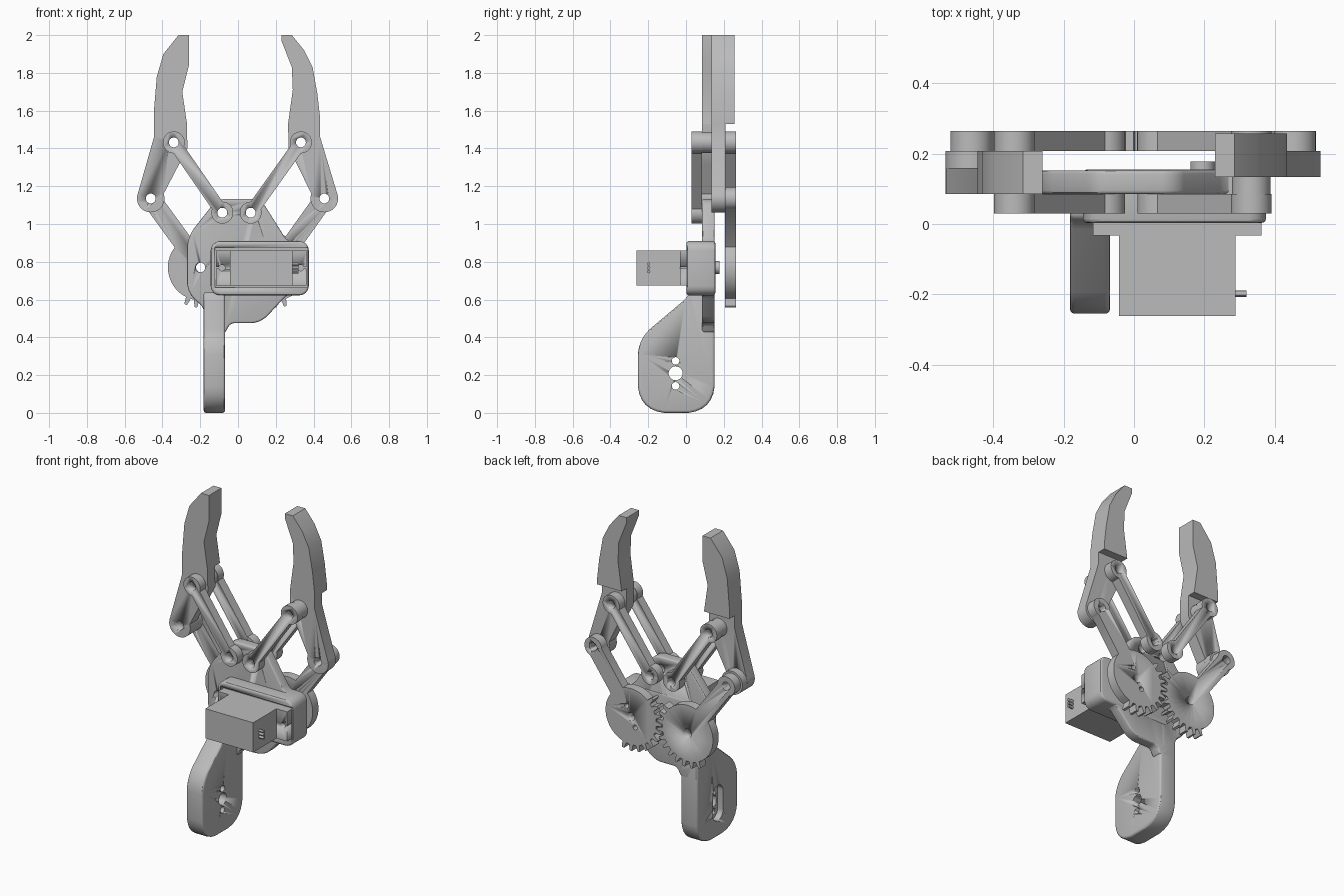
import bpy, bmesh, math
from mathutils import Vector

if "Cube" in bpy.data.objects:
    bpy.data.objects.remove(bpy.data.objects["Cube"], do_unlink=True)

grey = bpy.data.materials.new("plain grey")
grey.use_nodes = True
COLOUR = (0.5, 0.5, 0.5, 1)
grey.diffuse_color = COLOUR
grey.node_tree.nodes["Principled BSDF"].inputs["Base Color"].default_value = COLOUR


def arc(c, r, a0, a1, n=16):
    return [(c[0] + r * math.cos(a0 + (a1 - a0) * i / n),
             c[1] + r * math.sin(a0 + (a1 - a0) * i / n)) for i in range(n + 1)]


def rounded(corners, n=6):
    """Round each (u, v, radius) corner with a quadratic blend."""
    out = []
    for i, (u, v, r) in enumerate(corners):
        p = Vector((u, v))
        if r == 0:
            out.append((u, v))
            continue
        before = Vector(corners[i - 1][:2]) - p
        after = Vector(corners[(i + 1) % len(corners)][:2]) - p
        a, b = p + before.normalized() * r, p + after.normalized() * r
        for k in range(n + 1):
            t = k / n
            m = p * 0.8 + (a + b) * 0.1
            q = a * (1 - t) ** 2 + m * 2 * t * (1 - t) + b * t * t
            out.append(tuple(q))
    return out


def rect(u0, v0, u1, v1, r=0):
    return rounded([(u0, v0, r), (u1, v0, r), (u1, v1, r), (u0, v1, r)])


def apply(ob, mod):
    bpy.context.view_layer.objects.active = ob
    bpy.ops.object.modifier_apply(modifier=mod.name)


def prism(name, outline, d0, d1, axis="y", bevel=0):
    """Extrude an outline: (x, z) along y, or (y, z) along x."""
    place = (lambda p, d: (p[0], d, p[1])) if axis == "y" else (lambda p, d: (d, p[0], p[1]))
    bm = bmesh.new()
    ends = [[bm.verts.new(place(p, d)) for p in outline] for d in (d0, d1)]
    for ring in ends:
        bm.faces.new(ring)
    n = len(outline)
    for i in range(n):
        j = (i + 1) % n
        bm.faces.new((ends[0][i], ends[0][j], ends[1][j], ends[1][i]))
    bmesh.ops.recalc_face_normals(bm, faces=bm.faces)
    mesh = bpy.data.meshes.new(name)
    bm.to_mesh(mesh)
    bm.free()
    mesh.materials.append(grey)
    ob = bpy.data.objects.new(name, mesh)
    bpy.context.collection.objects.link(ob)
    bpy.ops.object.select_all(action="DESELECT")
    ob.select_set(True)
    bpy.context.view_layer.objects.active = ob
    if bevel:
        mod = ob.modifiers.new("bevel", "BEVEL")
        mod.width, mod.segments, mod.limit_method = bevel, 3, "ANGLE"
        mod.angle_limit = math.radians(50)
        apply(ob, mod)
    bpy.ops.object.shade_smooth_by_angle()
    return ob


def cut(ob, outline, d0, d1, axis="y"):
    tool = prism("cutter", outline, d0, d1, axis)
    mod = ob.modifiers.new("cut", "BOOLEAN")
    mod.operation, mod.object, mod.solver = "DIFFERENCE", tool, "EXACT"
    apply(ob, mod)
    bpy.data.objects.remove(tool, do_unlink=True)


def circle(c, r, n=28):
    return arc(c, r, 0, math.tau, n)[:-1]


def hole(ob, c, r=0.026, d0=-1, d1=1, axis="y"):
    cut(ob, circle(c, r), d0, d1, axis)


def link_outline(a, b, r, w):
    """Two round eyes joined by a narrower bar of half width w."""
    ang = math.atan2(b[1] - a[1], b[0] - a[0])
    s = math.asin(w / r)
    return arc(a, r, ang + s, ang + math.tau - s, 24) + arc(b, r, ang + math.pi + s, ang + 3 * math.pi - s, 24)


def gear_outline(c, tip, side, phase):
    """Part-toothed gear with an arm reaching out to the tip."""
    root, outer, w, eye, pitch = 0.175, 0.213, 0.05, 0.06, math.radians(15)
    ang = math.atan2(tip[1] - c[1], tip[0] * side - c[0] * side)
    s, se = math.asin(w / root), math.asin(w / eye)
    c0, t0 = (c[0] * side, c[1]), (tip[0] * side, tip[1])
    first, last = math.radians(135), math.radians(285)
    pts = arc(c0, root, ang + s, first - pitch / 2, 14)
    for k in range(11):
        mid = math.pi + (k - 3 + phase) * pitch
        for f, r in ((-0.3, root), (-0.13, outer), (0.13, outer), (0.3, root)):
            pts += [(c0[0] + r * math.cos(mid + f * pitch), c0[1] + r * math.sin(mid + f * pitch))]
    pts += arc(c0, root, last + pitch, ang + math.tau - s, 20)
    pts += arc(t0, eye, ang + math.pi + se, ang + 3 * math.pi - se, 24)
    return [(x * side, z) for x, z in pts]


FRONT, BACK = (0.03, 0.085), (0.207, 0.264)

# Mounting plate with pivot holes
plate = prism("base_plate", rounded([
    (-0.11, 1.133, 0.04), (0.12, 1.133, 0.04), (0.26, 0.91, 0.03), (0.33, 0.88, 0.02),
    (0.33, 0.65, 0.02), (0.255, 0.62, 0.02), (0.12, 0.475, 0.05), (-0.04, 0.475, 0.02),
    (-0.07, 0.42, 0.02), (-0.18, 0.42, 0), (-0.18, 0.56, 0.03),
    (-0.27, 0.63, 0.06), (-0.27, 0.93, 0.06)]), 0.085, 0.152, bevel=0.01)
for c in ((-0.2, 0.77), (-0.083, 1.06), (0.067, 1.06)):
    hole(plate, c)

# Servo housing and servo
frame = prism("servo_housing", rect(-0.145, 0.622, 0.375, 0.91, 0.05), 0.003, 0.155, bevel=0.012)
cut(frame, rect(-0.122, 0.665, 0.368, 0.875), -0.1, 0.025)
prism("servo_body", rect(-0.042, 0.675, 0.288, 0.86), -0.262, 0.1)
flange = prism("servo_flange", rect(-0.116, 0.675, 0.362, 0.86), -0.032, 0.03)
for x, edge in ((-0.085, -0.13), (0.332, 0.38)):
    hole(flange, (x, 0.768), 0.016)
    cut(flange, rect(min(x, edge), 0.764, max(x, edge), 0.772), -1, 1)
for k in range(3):
    z = 0.745 + k * 0.02
    prism("servo_wire", circle((-0.198, z + 0.003), 0.009, 12), 0.28, 0.32, "x")
prism("servo_shaft", circle((0.195, 0.77), 0.035), 0.14, 0.178)

# Handle stem with a horn pocket on its right side
stem = prism("handle_stem", rounded([
    (0.152, 0, 0.14), (-0.255, 0, 0.14), (-0.255, 0.39, 0.08), (0.0, 0.605, 0.02),
    (0.02, 0.64, 0), (0.152, 0.64, 0)]), -0.182, -0.068, "x", bevel=0.014)
hole(stem, (-0.055, 0.21), 0.037, axis="x")
for z in (0.275, 0.143):
    hole(stem, (-0.055, z), 0.02, axis="x")
pocket = arc((-0.055, 0.27), 0.05, 0, math.pi) + arc((-0.055, 0.15), 0.05, math.pi, math.tau)
cut(stem, pocket, -0.3, -0.145, "x")

# Finger tip outlines, given outward from the middle
TIPS = {
    1: [(0.265, 1.53), (0.29, 1.71), (0.285, 1.83), (0.23, 1.97), (0.23, 2), (0.285, 2),
        (0.35, 1.92), (0.395, 1.83), (0.42, 1.69), (0.435, 1.56), (0.435, 1.53)],
    -1: [(0.27, 1.53), (0.295, 1.7), (0.26, 1.84), (0.26, 2), (0.315, 2),
         (0.395, 1.9), (0.43, 1.78), (0.445, 1.6), (0.445, 1.53)],
}

for side, label, y0, shift, phase in ((1, "left", 0.134, -0.008, 0), (-1, "right", 0.085, 0.008, 0.5)):
    inner = (side * (0.075 + shift), 1.06)
    upper = (side * (0.333 if side > 0 else 0.34), 1.432)
    lower = (side * (0.457 if side > 0 else 0.462), 1.135)
    centre = (side * 0.196, 0.77)

    # Finger: full-depth tip above a thinner shank with a round pivot eye
    tip = [(side * x, z) for x, z in TIPS[side]]
    prism(label + "_finger_tip", tip, y0, y0 + 0.123)
    knuckle = arc((abs(lower[0]), lower[1]), 0.073, math.radians(20), math.radians(-200), 24)
    shank = [TIPS[side][0], TIPS[side][-1], (TIPS[side][-1][0], 1.46)] + knuckle
    shank += [(0.31, 1.32), (0.268, 1.4)]
    shank = prism(label + "_finger_shank", [(side * x, z) for x, z in shank], y0, y0 + 0.074)
    hole(shank, upper)
    hole(shank, lower)

    # Spacers that fill the gap between shank and links
    if side > 0:
        spacers = [(upper, 0.055, 0.085, y0)]
    else:
        spacers = [(upper, 0.055, y0 + 0.074, BACK[0]), (lower, 0.073, y0 + 0.074, BACK[0])]
    for c, r, a, b in spacers:
        hole(prism(label + "_spacer", circle(c, r), a, b), c)

    # Parallel links in front and behind
    for place, (a, b) in (("front", FRONT), ("back", BACK)):
        link = prism(f"{label}_{place}_link", link_outline(inner, upper, 0.058, 0.034), a, b)
        hole(link, inner)
        hole(link, upper)

    # Geared drive arm
    gear = prism(label + "_gear_arm", gear_outline(centre, lower, side, phase), *BACK)
    hole(gear, centre)
    hole(gear, lower)
    if side > 0:
        for d in (-1, 1):
            hole(gear, (centre[0] + d * 0.03, centre[1] + d * 0.06), 0.015)
